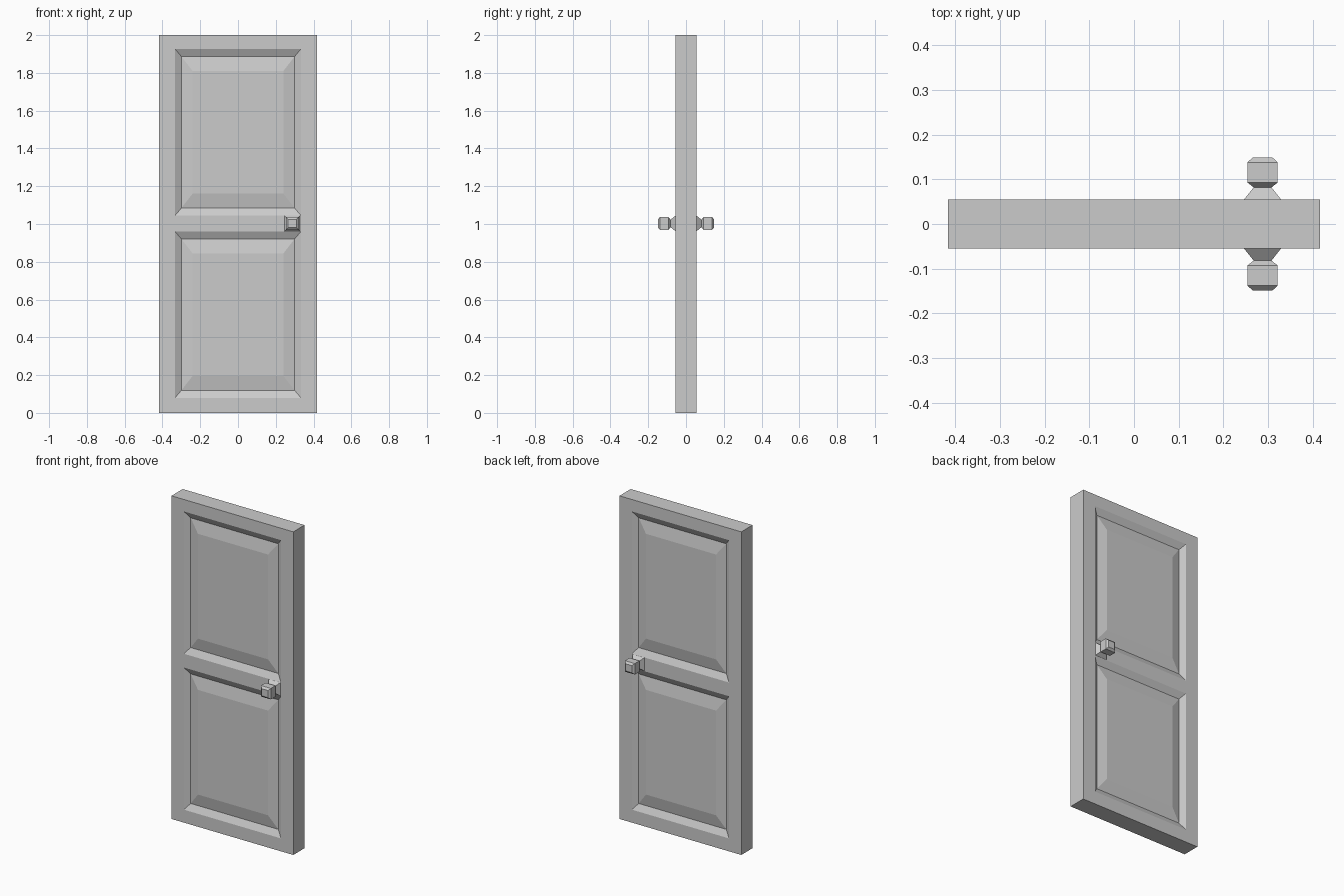
import bpy, bmesh

if "Cube" in bpy.data.objects:
    bpy.data.objects.remove(bpy.data.objects["Cube"])

H = 0.055  # half thickness of the slab


def finish(bm, name):
    """Turn a front half into an object mirrored to the back."""
    bmesh.ops.remove_doubles(bm, verts=bm.verts, dist=1e-5)
    bmesh.ops.recalc_face_normals(bm, faces=bm.faces)
    me = bpy.data.meshes.new(name)
    bm.to_mesh(me)
    bm.free()
    ob = bpy.data.objects.new(name, me)
    bpy.context.collection.objects.link(ob)
    mod = ob.modifiers.new("Mirror", 'MIRROR')
    mod.use_axis = (False, True, False)
    mod.use_clip = True
    return ob


def rect(bm, x0, x1, z0, z1, y):
    return [bm.verts.new((x, y, z)) for x, z in
            ((x0, z0), (x1, z0), (x1, z1), (x0, z1))]


def skin(bm, rings):
    """Join successive rectangular rings and cap the last one."""
    for a, b in zip(rings, rings[1:]):
        for i in range(4):
            j = (i + 1) % 4
            bm.faces.new((a[i], a[j], b[j], b[i]))
    bm.faces.new(rings[-1])


# Door slab: stiles and rails around two raised panels
bm = bmesh.new()
xs = [-0.417, -0.333, 0.333, 0.417]
zs = [0, 0.08, 0.96, 1.045, 1.926, 2]
# inset in x, inset in z, depth: opening, groove, raised field
steps = [(0, 0, 0), (0.033, 0.039, 0.021), (0.093, 0.116, 0.006)]
for i in range(3):
    for k in range(5):
        x0, x1, z0, z1 = xs[i], xs[i + 1], zs[k], zs[k + 1]
        if i == 1 and k in (1, 3):
            skin(bm, [rect(bm, x0 + dx, x1 - dx, z0 + dz, z1 - dz, -H + d)
                      for dx, dz, d in steps])
        else:
            bm.faces.new(rect(bm, x0, x1, z0, z1, -H))
bmesh.ops.remove_doubles(bm, verts=bm.verts, dist=1e-5)
# edges of the slab, back to the mirror plane
border = [e for e in bm.edges if e.is_boundary]
new = bmesh.ops.extrude_edge_only(bm, edges=border)["geom"]
for v in new:
    if isinstance(v, bmesh.types.BMVert):
        v.co.y = 0
finish(bm, "door_panel")

# Square door knobs: flared rose, neck, chamfered grip
bm = bmesh.new()
cx, cz = 0.288, 1.003
profile = [(0.043, 0.053), (0.020, 0.082), (0.034, 0.093),
           (0.034, 0.138), (0.022, 0.149)]
skin(bm, [rect(bm, cx - r, cx + r, cz - r, cz + r, -y) for r, y in profile])
finish(bm, "door_knobs")
